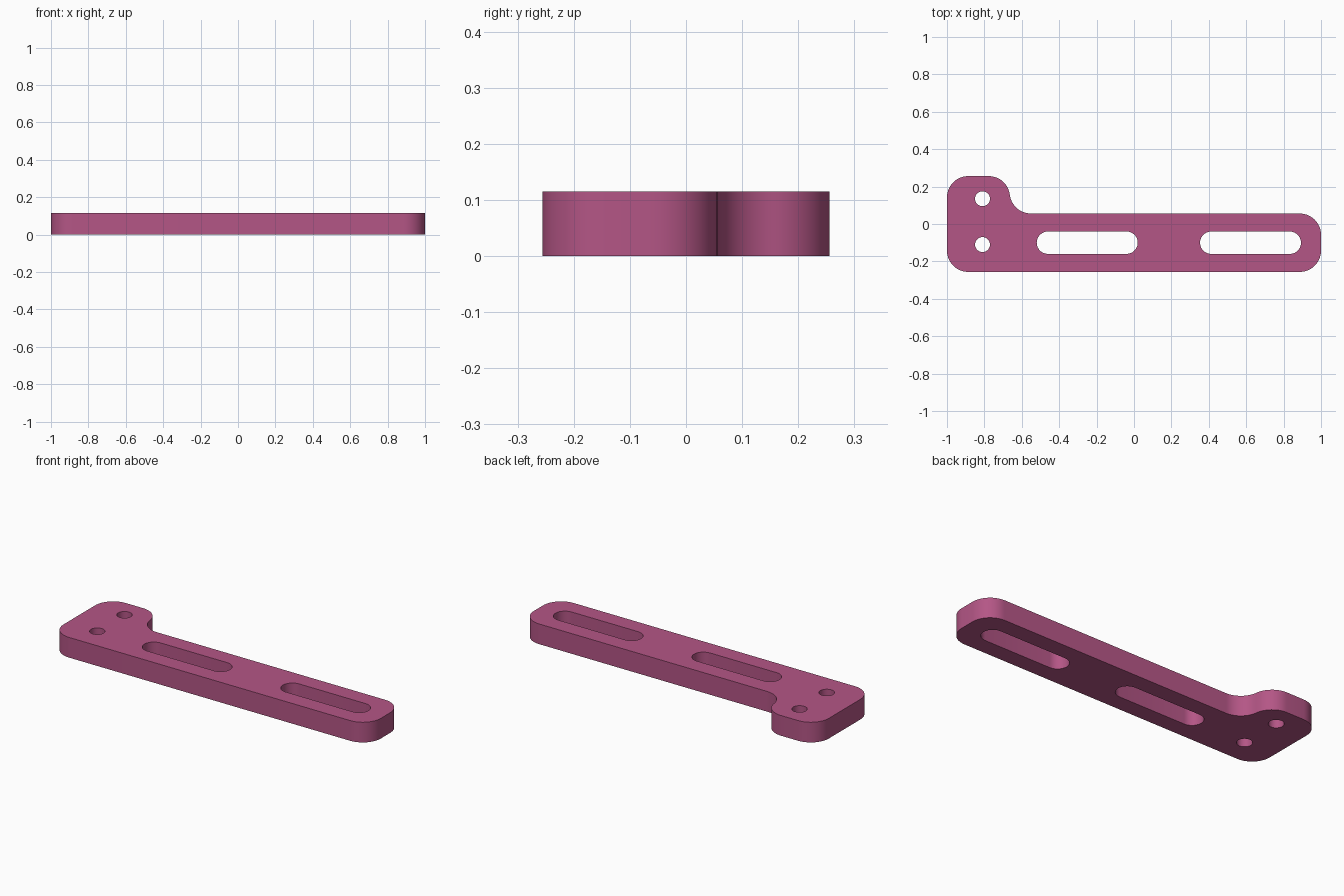
import bpy, bmesh
from math import radians, sin, cos, atan2, degrees, sqrt

if "Cube" in bpy.data.objects:
    bpy.data.objects.remove(bpy.data.objects["Cube"])

THICK = 0.115
R = 0.114                                # outer corner radius
LEFT, RIGHT, FRONT, BACK = -1.0, 1.0, -0.256, 0.256
ARM_BACK = 0.056                         # rear edge of the long arm
TAB_RIGHT = -0.663                       # right edge of the mounting tab


def arc(cx, cy, r, a0, a1, n=14):
    return [(cx + r * cos(radians(a0 + (a1 - a0) * i / n)),
             cy + r * sin(radians(a0 + (a1 - a0) * i / n))) for i in range(n + 1)]


def slot(x0, x1, cy, r):
    return arc(x1 - r, cy, r, -90, 90) + arc(x0 + r, cy, r, 90, 270)


def hole(cx, cy, r):
    return arc(cx, cy, r, 0, 360, 32)[:-1]


# outline: rounded L with a tangent S-curve between tab and arm
tab_c = (TAB_RIGHT - R, BACK - R)
dy = ARM_BACK + R - tab_c[1]
dx = sqrt((2 * R) ** 2 - dy ** 2)
tilt = degrees(atan2(dy, dx))
outline = (arc(LEFT + R, FRONT + R, R, 180, 270)
           + arc(RIGHT - R, FRONT + R, R, 270, 360)
           + arc(RIGHT - R, ARM_BACK - R, R, 0, 90)
           + arc(tab_c[0] + dx, tab_c[1] + dy, R, 270, 180 + tilt)
           + arc(*tab_c, R, tilt, 90)[1:]
           + arc(LEFT + R, BACK - R, R, 90, 180))

# two bolt holes in the tab, two slots along the arm
loops = [outline,
         hole(-0.81, 0.135, 0.04), hole(-0.81, -0.11, 0.04),
         slot(-0.52, 0.02, -0.10, 0.06), slot(0.353, 0.893, -0.10, 0.06)]

bm = bmesh.new()
for pts in loops:
    vs = [bm.verts.new((x, y, 0)) for x, y in pts]
    for a, b in zip(vs, vs[1:] + vs[:1]):
        bm.edges.new((a, b))
bmesh.ops.triangle_fill(bm, use_beauty=True, edges=bm.edges[:], normal=(0, 0, 1))
ext = bmesh.ops.extrude_face_region(bm, geom=bm.faces[:], use_keep_orig=True)
bmesh.ops.translate(bm, vec=(0, 0, THICK),
                    verts=[g for g in ext["geom"] if isinstance(g, bmesh.types.BMVert)])
bmesh.ops.recalc_face_normals(bm, faces=bm.faces[:])

mesh = bpy.data.meshes.new("bracket_plate")
bm.to_mesh(mesh)
bm.free()
plate = bpy.data.objects.new("bracket_plate", mesh)
bpy.context.collection.objects.link(plate)

# single flat colour
pink = bpy.data.materials.new("raspberry_pink")
pink.diffuse_color = (0.456, 0.093, 0.238, 1)
pink.use_nodes = True
pink.node_tree.nodes["Principled BSDF"].inputs["Base Color"].default_value = pink.diffuse_color
mesh.materials.append(pink)

bpy.context.view_layer.objects.active = plate
plate.select_set(True)
bpy.ops.object.shade_smooth_by_angle(angle=radians(30))
